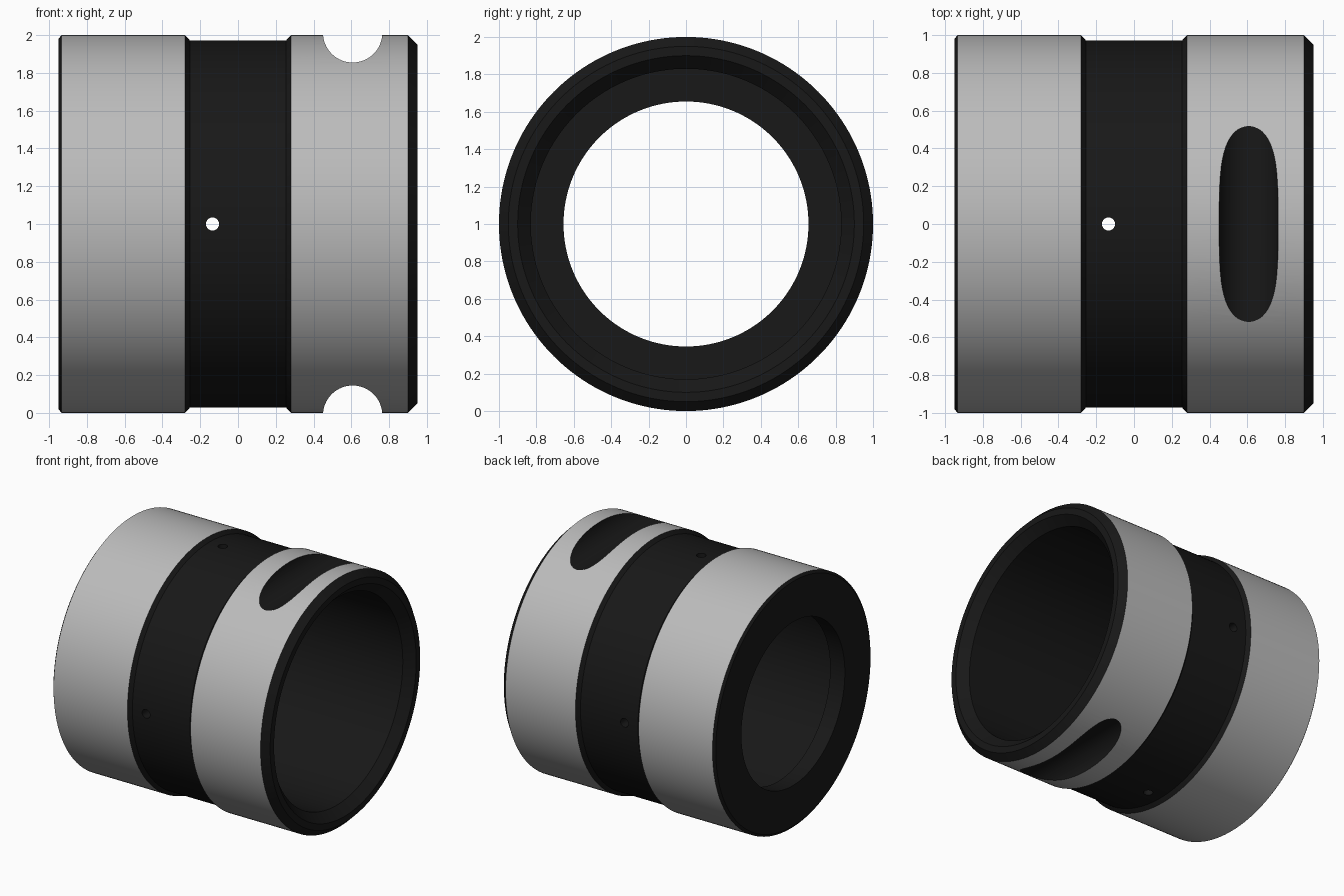
import bpy, bmesh, math
from mathutils import Matrix, Vector

if "Cube" in bpy.data.objects:
    bpy.data.objects.remove(bpy.data.objects["Cube"])

SEGMENTS = 160


def material(name, value):
    m = bpy.data.materials.new(name)
    m.diffuse_color = (value, value, value, 1)
    m.use_nodes = True
    m.node_tree.nodes["Principled BSDF"].inputs["Base Color"].default_value = m.diffuse_color
    return m


steel = material("bare_steel", 0.5)
black = material("black_finish", 0.009)


def make_object(name, bm):
    mesh = bpy.data.meshes.new(name)
    bm.to_mesh(mesh)
    bm.free()
    mesh.materials.append(steel)
    mesh.materials.append(black)
    ob = bpy.data.objects.new(name, mesh)
    bpy.context.collection.objects.link(ob)
    return ob


def lathe(name, profile):
    """Revolve a closed (x, radius, material) profile about the x axis at z = 1."""
    bm = bmesh.new()
    rings = []
    for x, r, _ in profile:
        rings.append([bm.verts.new((x, r * math.cos(a), 1 + r * math.sin(a)))
                      for a in (2 * math.pi * i / SEGMENTS for i in range(SEGMENTS))])
    for k, (_, _, mat) in enumerate(profile):
        a, b = rings[k], rings[(k + 1) % len(rings)]
        for i in range(SEGMENTS):
            j = (i + 1) % SEGMENTS
            bm.faces.new((a[i], a[j], b[j], b[i])).material_index = mat
    bmesh.ops.recalc_face_normals(bm, faces=bm.faces)
    return make_object(name, bm)


def cutter(name, centre, axis, radius, sides):
    bm = bmesh.new()
    turn = Vector((0, 0, 1)).rotation_difference(Vector(axis)).to_matrix().to_4x4()
    bmesh.ops.create_cone(bm, cap_ends=True, segments=sides, radius1=radius, radius2=radius,
                          depth=2.6, matrix=Matrix.Translation(centre) @ turn)
    for f in bm.faces:
        f.material_index = 1
    ob = make_object(name, bm)
    ob.hide_render = True
    return ob


# Sleeve: two steel bands, black groove, stepped bore; last value is the
# material of the surface leading to the next point
sleeve = lathe("sleeve", [
    (-0.95, 0.655, 1), (-0.95, 0.98, 1), (-0.935, 1.0, 0),
    (-0.28, 1.0, 1), (-0.255, 0.972, 1), (0.255, 0.972, 1), (0.28, 1.0, 0),
    (0.90, 1.0, 1), (0.95, 0.95, 1), (0.95, 0.90, 1),
    (0.88, 0.83, 1), (-0.82, 0.83, 1), (-0.82, 0.655, 1),
])

# Scalloped slots top and bottom, and two cross-drilled oil holes
cutters = [cutter("slot_cutter", (0.607, 0, 1 + s * 1.012), (0, 1, 0), 0.157, 64) for s in (1, -1)]
cutters += [cutter("hole_cutter", (-0.135, 0, 1), axis, 0.035, 32) for axis in ((0, 1, 0), (0, 0, 1))]
for c in cutters:
    mod = sleeve.modifiers.new(c.name, 'BOOLEAN')
    mod.operation = 'DIFFERENCE'
    mod.solver = 'EXACT'
    mod.object = c

# Bake the cuts, remove the helpers, shade smooth
bpy.context.view_layer.objects.active = sleeve
sleeve.select_set(True)
for mod in list(sleeve.modifiers):
    bpy.ops.object.modifier_apply(modifier=mod.name)
for c in cutters:
    bpy.data.objects.remove(c)
bpy.ops.object.shade_smooth_by_angle(angle=math.radians(22))
